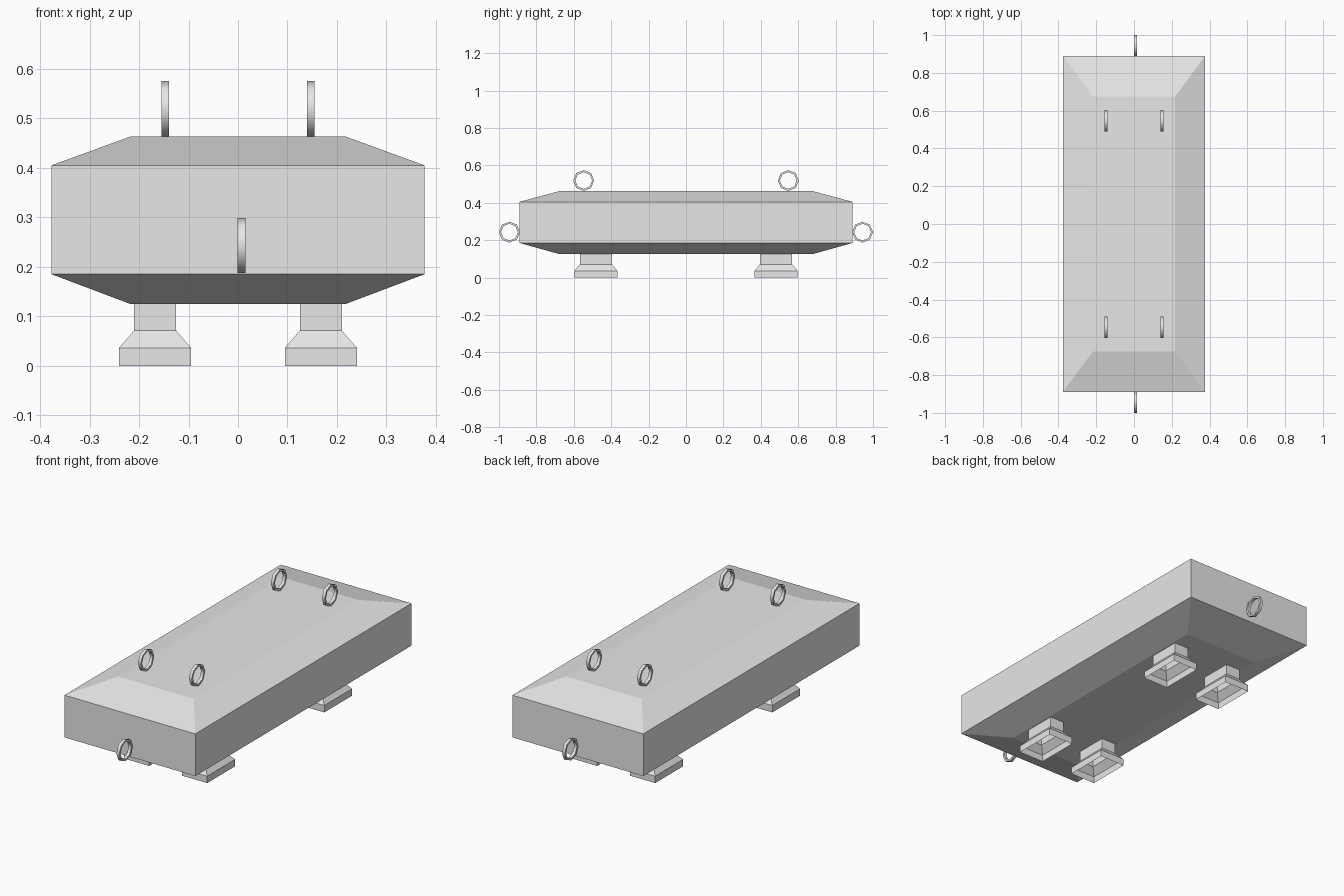
import bpy, bmesh
from math import cos, sin, tau, radians

cube = bpy.data.objects.get("Cube")
if cube:
    bpy.data.objects.remove(cube, do_unlink=True)

grey = bpy.data.materials.new("light_grey")
grey.use_nodes = True
colour = (0.8, 0.8, 0.8, 1)
grey.diffuse_color = colour
grey.node_tree.nodes["Principled BSDF"].inputs["Base Color"].default_value = colour


def finish(name, bm, location):
    """Turn a bmesh into a placed, coloured object."""
    bmesh.ops.recalc_face_normals(bm, faces=bm.faces)
    mesh = bpy.data.meshes.new(name)
    bm.to_mesh(mesh)
    bm.free()
    mesh.materials.append(grey)
    obj = bpy.data.objects.new(name, mesh)
    obj.location = location
    bpy.context.collection.objects.link(obj)
    return obj


def bridge(bm, a, b):
    """Join two closed rings of vertices with quads."""
    for i in range(len(a)):
        j = (i + 1) % len(a)
        bm.faces.new((a[i], a[j], b[j], b[i]))


def stacked(name, sections, location, capped):
    """Loft rectangles given as (half x, half y, z)."""
    bm = bmesh.new()
    rings = [[bm.verts.new((sx * hx, sy * hy, z))
              for sx, sy in ((-1, -1), (1, -1), (1, 1), (-1, 1))]
             for hx, hy, z in sections]
    for a, b in zip(rings, rings[1:]):
        bridge(bm, a, b)
    if capped:
        bm.faces.new(rings[0])
        bm.faces.new(rings[-1])
    return finish(name, bm, location)


def lifting_ring(name, location, outer=0.056, inner=0.045, half=0.008, sides=8):
    """Octagonal ring with a square section, standing in the yz plane."""
    bm = bmesh.new()
    rings = [[bm.verts.new((x, r * cos(tau * i / sides), r * sin(tau * i / sides)))
              for i in range(sides)]
             for x, r in ((-half, inner), (-half, outer), (half, outer), (half, inner))]
    for k in range(4):
        bridge(bm, rings[k], rings[(k + 1) % 4])
    obj = finish(name, bm, location)
    bpy.ops.object.select_all(action='DESELECT')
    obj.select_set(True)
    bpy.context.view_layer.objects.active = obj
    bpy.ops.object.shade_smooth_by_angle(angle=radians(50))


# Slab body with sloped top and bottom
stacked("body", [(0.218, 0.675, 0.125), (0.377, 0.89, 0.185),
                 (0.377, 0.89, 0.405), (0.218, 0.675, 0.463)], (0, 0, 0), True)

# Hollow flared feet and the rings on top
foot = [(0.073, 0.115, 0), (0.073, 0.115, 0.036),
        (0.0425, 0.086, 0.071), (0.0425, 0.086, 0.125)]
for end, sy in (("front", -1), ("back", 1)):
    for side, sx in (("right", -1), ("left", 1)):
        stacked(f"{end}_{side}_foot", foot, (sx * 0.1675, sy * 0.482, 0), False)
        lifting_ring(f"{end}_{side}_top_ring", (sx * 0.147, sy * 0.547, 0.519))
    # Ring on each end wall
    lifting_ring(f"{end}_end_ring", (0.007, sy * 0.944, 0.243))
